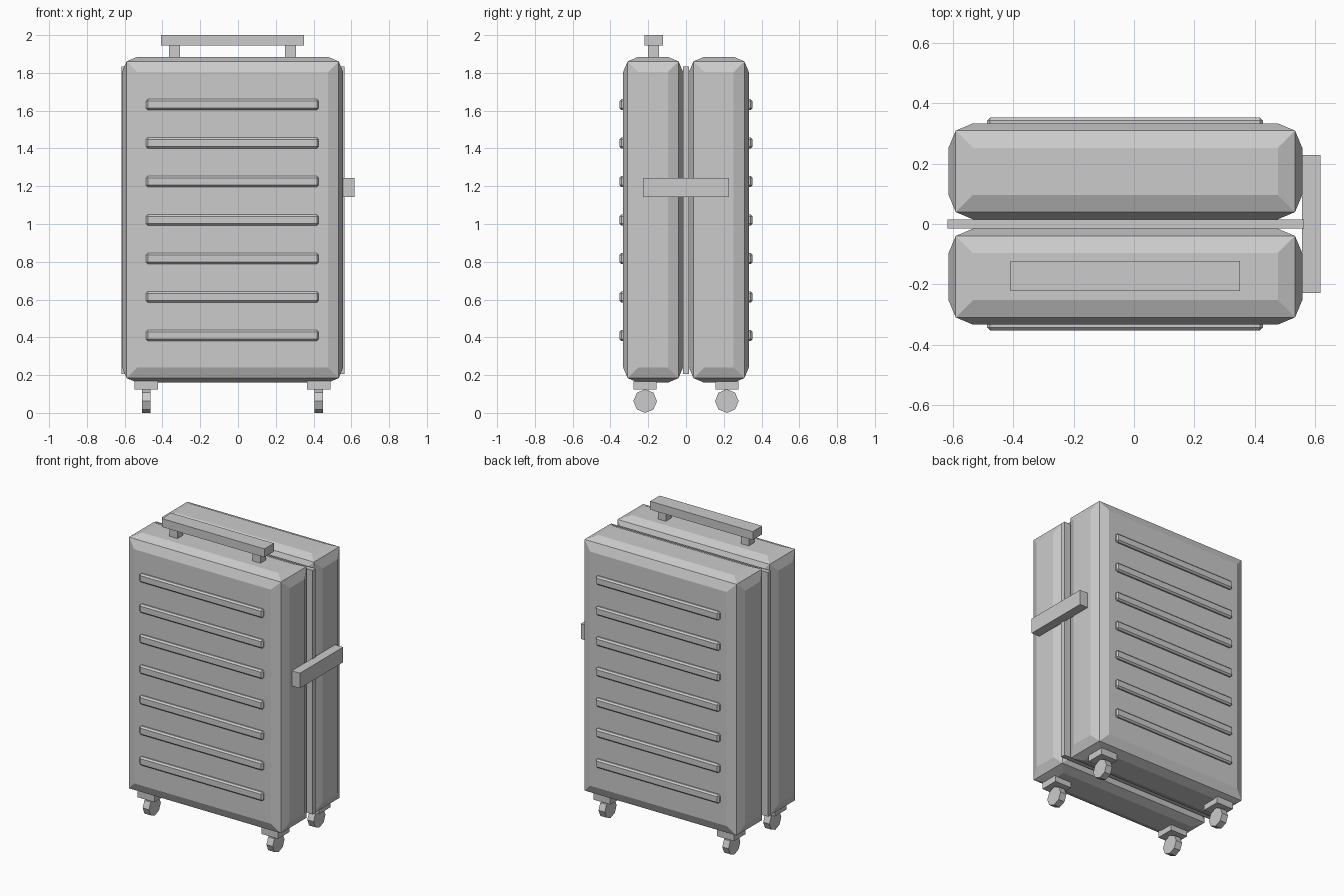
import bpy, bmesh, math
from mathutils import Matrix

cube = bpy.data.objects.get("Cube")
if cube:
    bpy.data.objects.remove(cube, do_unlink=True)

grey = bpy.data.materials.new("light_grey")
grey.use_nodes = True
colour = (0.6, 0.6, 0.6, 1)
grey.diffuse_color = colour
grey.node_tree.nodes["Principled BSDF"].inputs["Base Color"].default_value = colour


def finish(name, bm):
    bmesh.ops.recalc_face_normals(bm, faces=bm.faces)
    mesh = bpy.data.meshes.new(name)
    bm.to_mesh(mesh)
    bm.free()
    mesh.materials.append(grey)
    obj = bpy.data.objects.new(name, mesh)
    bpy.context.collection.objects.link(obj)
    return obj


def box_mesh(x, y, z, shrink=0):
    """Box from (min, max) pairs, optionally shrunk on every side."""
    bm = bmesh.new()
    bmesh.ops.create_cube(bm, size=1)
    for v in bm.verts:
        v.co = [(a + b) / 2 + c * (b - a - 2 * shrink)
                for (a, b), c in zip((x, y, z), v.co)]
    return bm


def box(name, x, y, z):
    return finish(name, box_mesh(x, y, z))


def shell(name, x, y, z):
    """Case half: every face is inset and pushed out to form a faceted pillow."""
    bm = box_mesh(x, y, z, 0.024)
    bmesh.ops.inset_individual(bm, faces=bm.faces[:], thickness=0.057,
                               depth=0.024, use_even_offset=True)
    return finish(name, bm)


def rib(name, side, z):
    """Raised bar with chamfered edges."""
    y = sorted((side * 0.312, side * 0.352))
    bm = box_mesh((-0.487, 0.427), y, (z - 0.029, z + 0.029))
    bmesh.ops.bevel(bm, geom=bm.edges[:], offset=0.01, segments=1, affect='EDGES')
    return finish(name, bm)


def wheel(name, x, y):
    bm = bmesh.new()
    turn = Matrix.Translation((x, y, 0.0625)) @ Matrix.Rotation(math.pi / 2, 4, 'Y')
    bmesh.ops.create_cone(bm, cap_ends=True, segments=8, radius1=0.0625,
                          radius2=0.0625, depth=0.046, matrix=turn)
    return finish(name, bm)


# Case halves, ribs and casters, front and back
for side, end in ((-1, "front"), (1, "back")):
    shell(f"{end}_shell", (-0.614, 0.557),
          sorted((side * 0.0155, side * 0.333)), (0.16, 1.885))
    for i in range(7):
        rib(f"{end}_rib_{i + 1}", side, 0.41 + i * 0.2037)
    for x, hand in ((-0.486, "right"), (0.428, "left")):
        y = side * 0.216
        box(f"{end}_{hand}_caster_plate", (x - 0.062, x + 0.062),
            (y - 0.061, y + 0.061), (0.123, 0.168))
        wheel(f"{end}_{hand}_wheel", x, y)

# Seam between the halves
box("seam_strip", (-0.617, 0.563), (-0.0155, 0.0155), (0.205, 1.835))

# Top handle on two posts
box("top_handle", (-0.408, 0.35), (-0.221, -0.122), (1.944, 2.0))
for x, hand in ((-0.336, "right"), (0.278, "left")):
    box(f"{hand}_handle_post", (x - 0.029, x + 0.029), (-0.2, -0.142), (1.87, 1.95))

# Side handle
box("side_handle", (0.556, 0.617), (-0.228, 0.228), (1.143, 1.244))
